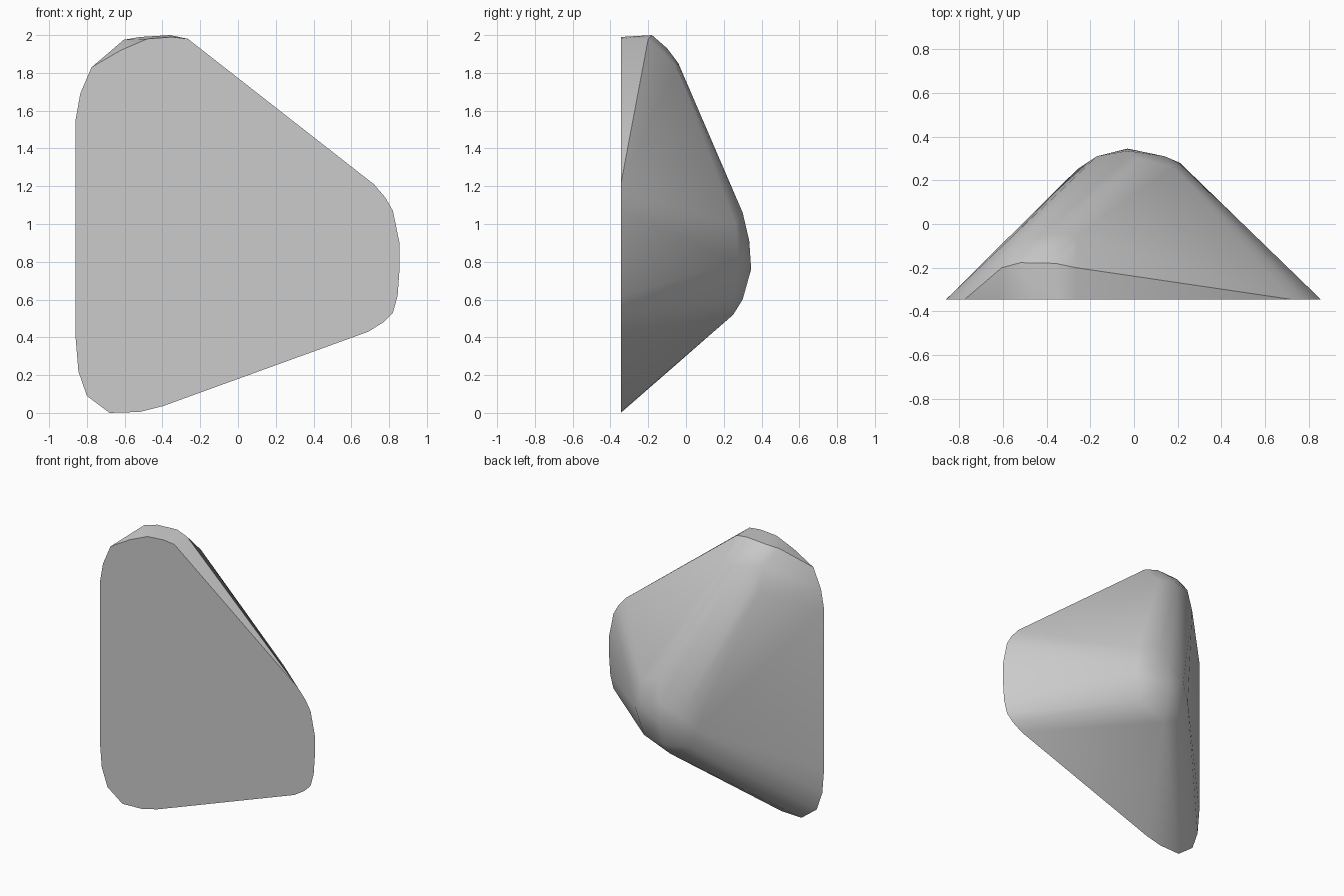
import bpy
import bmesh
import math

if "Cube" in bpy.data.objects:
    bpy.data.objects.remove(bpy.data.objects["Cube"], do_unlink=True)

# Single stone grey
grey = bpy.data.materials.new("stone grey")
grey.use_nodes = True
colour = (0.6, 0.6, 0.6, 1)
grey.diffuse_color = colour
grey.node_tree.nodes["Principled BSDF"].inputs["Base Color"].default_value = colour

FRONT = -0.345

# Outline of the flat front face (x, z)
outline = [
    (-.86, 1.55), (-.835, 1.69), (-.775, 1.83), (-.62, 1.92), (-.48, 1.98), (-.35, 1.99),
    (-.265, 1.98), (.72, 1.21), (.78, 1.14), (.82, 1.07), (.855, .9), (.855, .76),
    (.845, .62), (.82, .53), (.77, .48), (.69, .43), (-.4, .035), (-.52, .005),
    (-.68, 0), (-.8, .09), (-.845, .22), (-.86, .4)]

# Rounded upper shoulder behind the front face
shoulder = [
    (-.605, -.2, 1.975), (-.52, -.177, 1.99), (-.36, -.18, 2), (-.265, -.2, 1.98),
    (-.4, -.1, 1.93), (-.55, -.1, 1.88), (-.28, -.1, 1.89),
    (-.4, -.04, 1.85), (-.55, -.05, 1.7), (-.26, -.05, 1.83)]

# Rounded peak at the back
peak = [
    (-.03, .345, .76), (-.03, .335, .91), (-.17, .31, .85), (-.26, .25, .75),
    (-.24, .25, .9), (.02, .3, 1.06), (.14, .31, .84), (.21, .28, .8),
    (.18, .26, 1.0), (-.03, .3, .6), (-.05, .25, .52), (.16, .25, .6),
    (-.2, .24, .6)]

# The solid is the skin stretched round all three groups
bm = bmesh.new()
for x, z in outline:
    bm.verts.new((x, FRONT, z))
for p in shoulder + peak:
    bm.verts.new(p)
hull = bmesh.ops.convex_hull(bm, input=bm.verts[:])
loose = [v for v in bm.verts if not v.link_faces]
bmesh.ops.delete(bm, geom=loose, context="VERTS")
bmesh.ops.dissolve_limit(bm, angle_limit=math.radians(1), verts=bm.verts[:], edges=bm.edges[:])
bmesh.ops.recalc_face_normals(bm, faces=bm.faces[:])
mesh = bpy.data.meshes.new("rock_wedge")
bm.to_mesh(mesh)
bm.free()
mesh.materials.append(grey)
rock = bpy.data.objects.new("rock_wedge", mesh)
bpy.context.collection.objects.link(rock)

# Soft shading with crisp borders
bpy.context.view_layer.objects.active = rock
rock.select_set(True)
bpy.ops.object.shade_smooth_by_angle(angle=math.radians(35))
